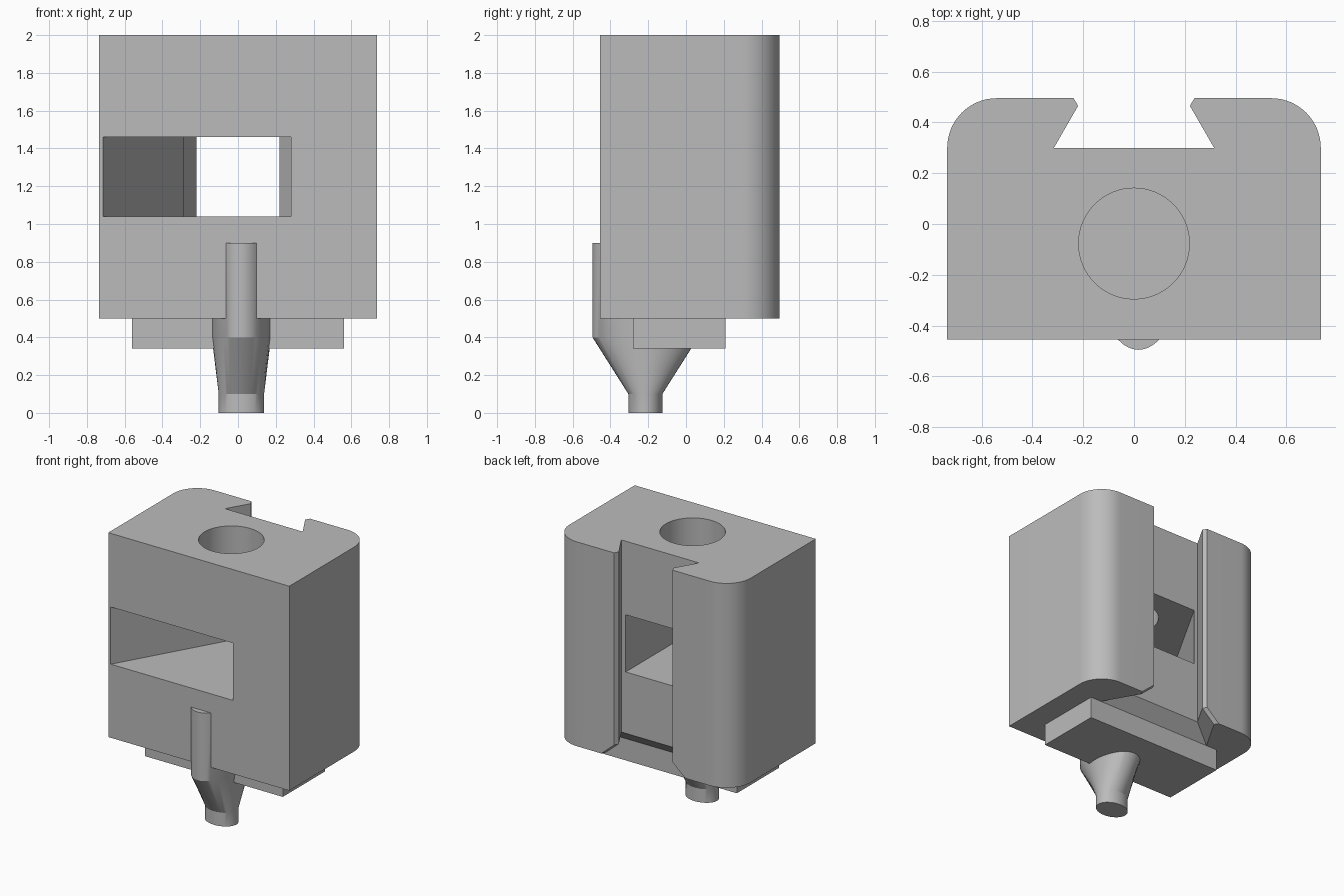
import bpy
from math import sin, cos, pi, radians

cube = bpy.data.objects.get("Cube")
if cube:
    bpy.data.objects.remove(cube, do_unlink=True)

grey = bpy.data.materials.new("plain grey")
grey.use_nodes = True
colour = (0.5, 0.5, 0.5, 1)
grey.diffuse_color = colour
grey.node_tree.nodes["Principled BSDF"].inputs["Base Color"].default_value = colour


def loft(name, rings):
    """Solid through (z, outline) rings; outlines run anticlockwise."""
    n = len(rings[0][1])
    verts = [(x, y, z) for z, outline in rings for x, y in outline]
    faces = [tuple(reversed(range(n))), tuple(range(len(verts) - n, len(verts)))]
    for r in range(len(rings) - 1):
        for i in range(n):
            a, b = r * n + i, r * n + (i + 1) % n
            faces.append((a, b, b + n, a + n))
    mesh = bpy.data.meshes.new(name)
    mesh.from_pydata(verts, [], faces)
    mesh.materials.append(grey)
    obj = bpy.data.objects.new(name, mesh)
    bpy.context.collection.objects.link(obj)
    return obj


def prism(name, outline, low, high):
    return loft(name, [(low, outline), (high, outline)])


def arc(cx, cy, rx, ry, start, end, steps):
    angles = [radians(start + (end - start) * i / steps) for i in range(steps + 1)]
    return [(cx + rx * cos(a), cy + ry * sin(a)) for a in angles]


def ellipse(cx, cy, rx, ry, steps=48):
    return arc(cx, cy, rx, ry, 0, 360, steps)[:-1]


def select(obj):
    bpy.ops.object.select_all(action="DESELECT")
    obj.select_set(True)
    bpy.context.view_layer.objects.active = obj


def smooth(obj):
    select(obj)
    bpy.ops.object.shade_smooth_by_angle(angle=radians(25))


def cut(obj, cutter):
    cutter.hide_render = True
    mod = obj.modifiers.new(cutter.name, "BOOLEAN")
    mod.operation = "DIFFERENCE"
    mod.solver = "EXACT"
    mod.object = cutter
    select(obj)
    bpy.ops.object.modifier_apply(modifier=mod.name)
    bpy.data.objects.remove(cutter, do_unlink=True)


def dovetail(d):
    """Dovetail outline, widened by d on every side."""
    e = d / cos(pi / 6)
    half = [(0.315 + 0.577 * d + e, 0.3 - d), (0.22 + e, 0.465), (0.3 + e, 0.6)]
    return half + [(-x, y) for x, y in reversed(half)]


# Main block with rounded rear corners
W, R = 0.735, 0.195
outline = [(-W, -0.455), (W, -0.455)]
outline += arc(W - R, 0.3, R, R, 0, 90, 16)
outline += arc(R - W, 0.3, R, R, 90, 180, 16)
body = prism("body", outline, 0.5, 2)

# Dovetail slot in the back, flared at its lower end
cut(body, loft("dovetail_cutter", [(0.45, dovetail(0.14)), (0.59, dovetail(0)),
                                   (2.1, dovetail(0))]))

# Round bore from the top, down into the window
cut(body, prism("bore_cutter", ellipse(0, -0.077, 0.218, 0.218, 64), 1.25, 2.1))

# Wedge-shaped window from front to slot
taper = 0.43 / 0.755
window = [(-0.715 - 0.1 * taper, -0.555), (0.28, -0.555),
          (0.28, 0.35), (-0.285 + 0.05 * taper, 0.35)]
cut(body, prism("window_cutter", window, 1.04, 1.46))
smooth(body)

# Base plate under the block
prism("base_plate", [(-0.56, -0.28), (0.56, -0.28), (0.56, 0.21), (-0.56, 0.21)], 0.34, 0.51)

# Oval nozzle, whose upper part stands out of the front face
tip = ellipse(0.018, -0.215, 0.12, 0.09)
neck = ellipse(0.018, -0.215, 0.157, 0.28)
nozzle = loft("nozzle", [(0, tip), (0.1, tip), (0.4, neck), (0.9, neck)])
smooth(nozzle)
